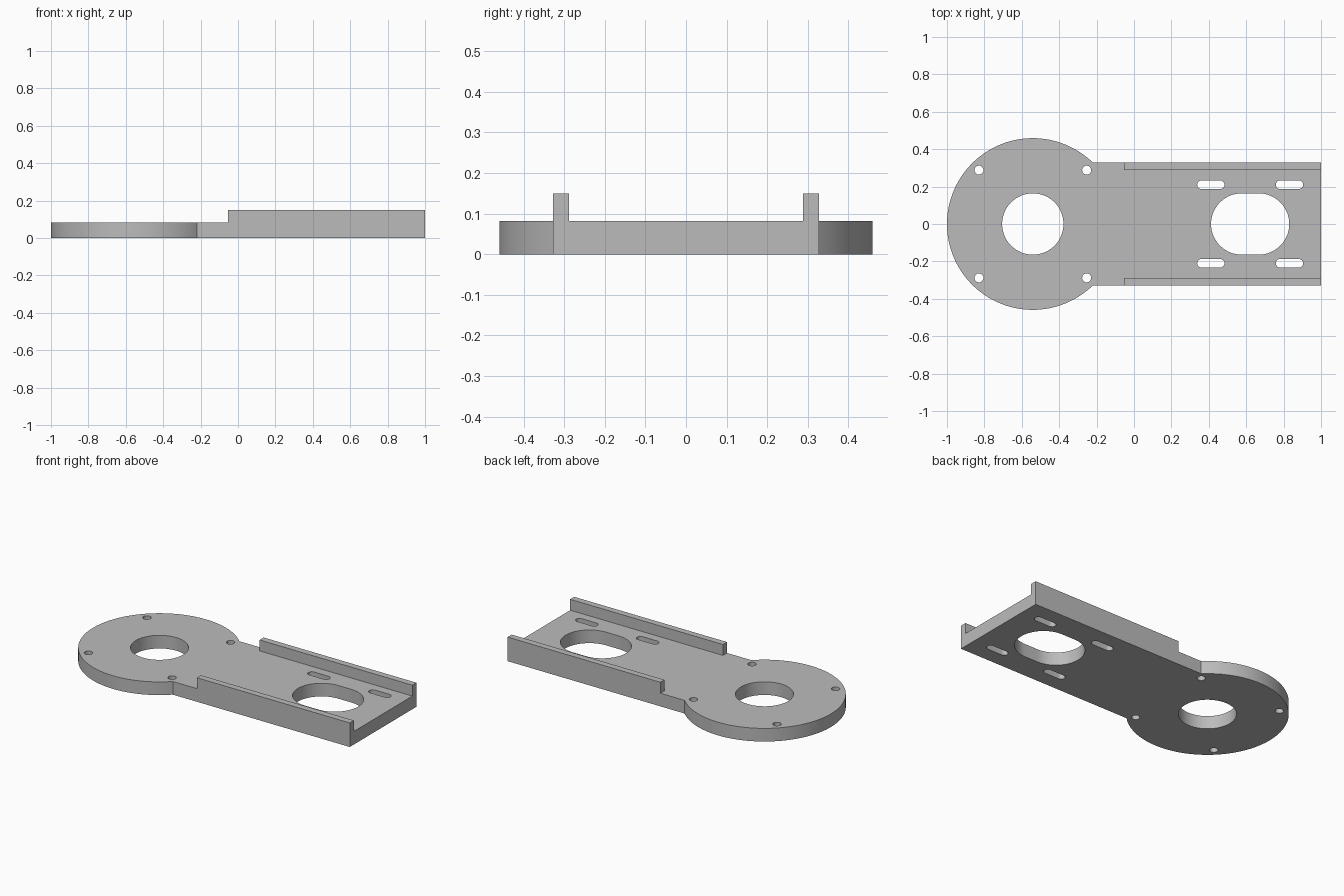
import bpy
import math

cube = bpy.data.objects.get("Cube")
if cube:
    bpy.data.objects.remove(cube, do_unlink=True)

# Main dimensions
PLATE_H, RAIL_H = 0.082, 0.15
HALF_W, RAIL_T = 0.328, 0.04
DISC_X, DISC_R = -0.541, 0.459
SLOT_X = 0.621
END_X, RAIL_X = 1.0, -0.053

grey = bpy.data.materials.new("light grey")
grey.use_nodes = True
colour = (0.5, 0.5, 0.5, 1)
grey.diffuse_color = colour
grey.node_tree.nodes["Principled BSDF"].inputs["Base Color"].default_value = colour


def arc(cx, cy, r, start, end, n):
    """Points along an arc, both ends included."""
    return [(cx + r * math.cos(start + (end - start) * i / n),
             cy + r * math.sin(start + (end - start) * i / n)) for i in range(n + 1)]


def circle(cx, cy, r, n):
    return arc(cx, cy, r, 0, math.tau, n)[:-1]


def slot(cx, cy, r, half_straight, n):
    q = math.pi / 2
    return (arc(cx + half_straight, cy, r, -q, q, n)
            + arc(cx - half_straight, cy, r, q, 3 * q, n))


def extrude_profile(name, loops, z0, z1):
    """Solid from a filled outline; every loop after the first is a hole."""
    curve = bpy.data.curves.new(name + "_profile", "CURVE")
    curve.dimensions = "2D"
    curve.fill_mode = "BOTH"
    curve.extrude = (z1 - z0) / 2
    for loop in loops:
        spline = curve.splines.new("POLY")
        spline.points.add(len(loop) - 1)
        for point, (x, y) in zip(spline.points, loop):
            point.co = (x, y, 0, 1)
        spline.use_cyclic_u = True
    obj = bpy.data.objects.new(name, curve)
    bpy.context.collection.objects.link(obj)
    obj.location.z = (z0 + z1) / 2
    bpy.ops.object.select_all(action="DESELECT")
    obj.select_set(True)
    bpy.context.view_layer.objects.active = obj
    bpy.ops.object.convert(target="MESH")
    obj = bpy.context.object
    # Weld the caps to the walls
    bpy.ops.object.mode_set(mode="EDIT")
    bpy.ops.mesh.select_all(action="SELECT")
    bpy.ops.mesh.remove_doubles(threshold=0.0001)
    bpy.ops.mesh.normals_make_consistent(inside=False)
    bpy.ops.object.mode_set(mode="OBJECT")
    obj.data.materials.clear()
    obj.data.materials.append(grey)
    bpy.ops.object.shade_smooth_by_angle(angle=math.radians(30))
    return obj


# Base plate: round head blending into a straight arm
meet = math.asin(HALF_W / DISC_R)
outline = arc(DISC_X, 0, DISC_R, meet, math.tau - meet, 96)
outline += [(END_X, -HALF_W), (END_X, HALF_W)]

# Round bore and elongated bore
loops = [outline, circle(DISC_X, 0, 0.164, 64), slot(SLOT_X, 0, 0.164, 0.045, 32)]

# Four screw holes in the head and four adjustment slots in the arm
for sx in (-1, 1):
    for sy in (-1, 1):
        loops.append(circle(DISC_X + sx * 0.288, sy * 0.288, 0.024, 32))
        loops.append(slot(SLOT_X + sx * 0.21, sy * 0.21, 0.023, 0.05, 12))
extrude_profile("base_plate", loops, 0, PLATE_H)

# Raised rails along both edges of the arm
for name, side in (("left_edge_rail", 1), ("right_edge_rail", -1)):
    outer, inner = side * HALF_W, side * (HALF_W - RAIL_T)
    extrude_profile(name, [[(RAIL_X, inner), (END_X, inner), (END_X, outer), (RAIL_X, outer)]],
                    PLATE_H, RAIL_H)
bpy.ops.object.select_all(action="DESELECT")
